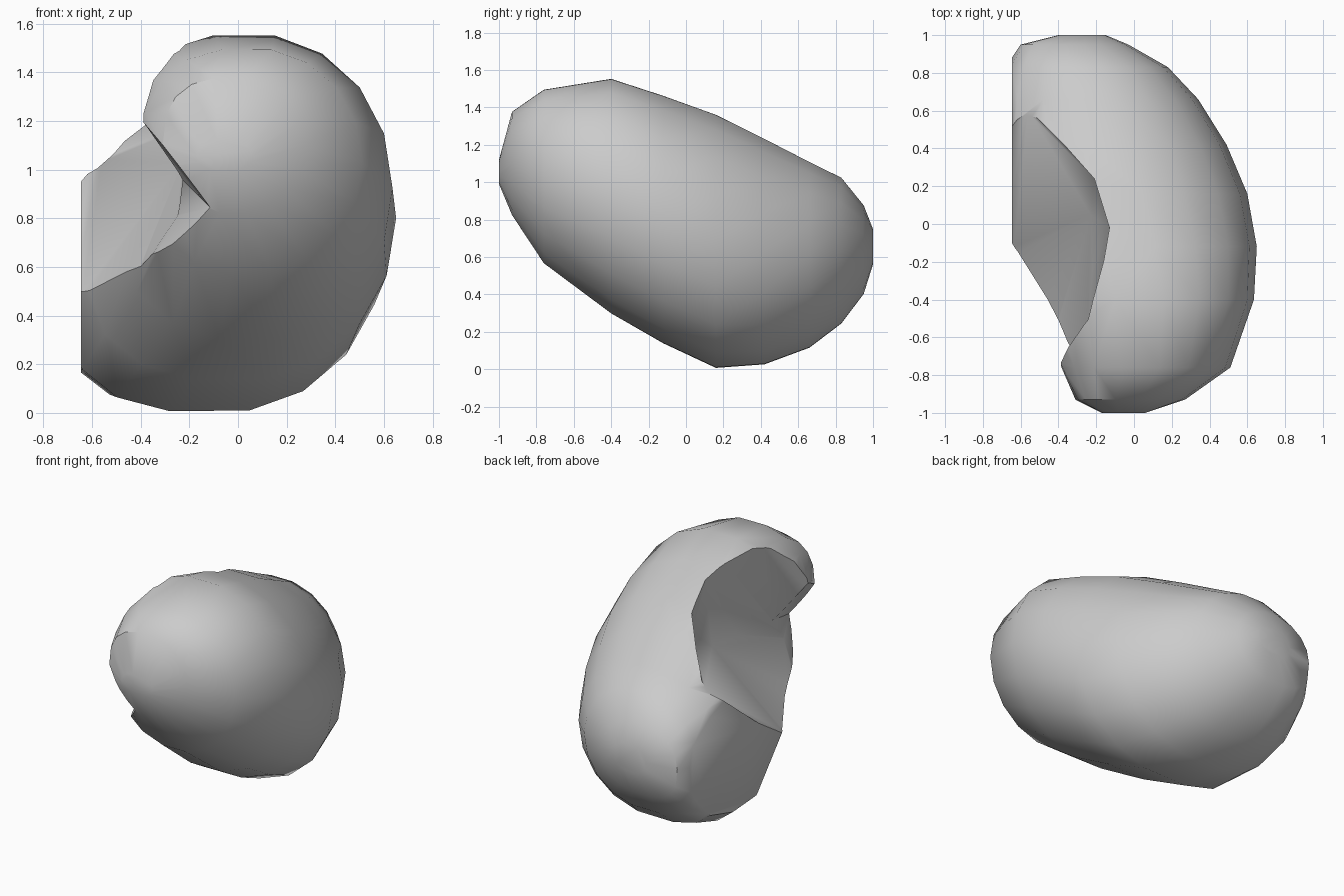
import bpy, bmesh, math

if "Cube" in bpy.data.objects:
    bpy.data.objects.remove(bpy.data.objects["Cube"])

stone = bpy.data.materials.new("plain_grey")
stone.diffuse_color = (0.6, 0.6, 0.6, 1)
stone.use_nodes = True
stone.node_tree.nodes["Principled BSDF"].inputs["Base Color"].default_value = stone.diffuse_color


def make_object(name, bm):
    bmesh.ops.recalc_face_normals(bm, faces=bm.faces)
    mesh = bpy.data.meshes.new(name)
    bm.to_mesh(mesh)
    bm.free()
    mesh.materials.append(stone)
    obj = bpy.data.objects.new(name, mesh)
    bpy.context.collection.objects.link(obj)
    return obj


def spow(v, p):
    return math.copysign(abs(v) ** p, v)


def roundness(c, s, y):
    """Superellipse power: the left side changes from front to back."""
    if c >= 0:
        return 2.05
    t = min(max((y + 0.5) / 0.7, 0), 1)
    front, back = (2.6, 2.1) if s > 0 else (2.1, 3.0)
    return front + (back - front) * t


# Body slices from front to back: y, left, right, bottom, top
SLICES = [
    (-1.00, -0.17, 0.06, 0.99, 1.12),
    (-0.93, -0.31, 0.27, 0.82, 1.38),
    (-0.76, -0.40, 0.51, 0.56, 1.50),
    (-0.40, -0.54, 0.635, 0.29, 1.56),
    (-0.12, -0.67, 0.65, 0.13, 1.47),
    (0.16, -0.75, 0.60, 0.00, 1.37),
    (0.42, -0.76, 0.49, 0.02, 1.24),
    (0.66, -0.74, 0.34, 0.11, 1.115),
    (0.83, -0.68, 0.18, 0.24, 1.03),
    (0.95, -0.60, -0.03, 0.40, 0.88),
    (1.00, -0.40, -0.15, 0.56, 0.75),
]
SIDES = 18

bm = bmesh.new()
rings = []
for y, x0, x1, z0, z1 in SLICES:
    ring = []
    for i in range(SIDES):
        a = 2 * math.pi * i / SIDES
        c, s = math.cos(a), math.sin(a)
        p = 2 / roundness(c, s, y)
        ring.append(bm.verts.new(((x0 + x1) / 2 + (x1 - x0) / 2 * spow(c, p), y,
                                  (z0 + z1) / 2 + (z1 - z0) / 2 * spow(s, p))))
    rings.append(ring)
for r, q in zip(rings, rings[1:]):
    for i in range(SIDES):
        j = (i + 1) % SIDES
        bm.faces.new((r[i], r[j], q[j], q[i]))
bm.faces.new(rings[0])
bm.faces.new(rings[-1][::-1])

# Flat end of the rear arm
cut = bmesh.ops.bisect_plane(bm, geom=bm.verts[:] + bm.edges[:] + bm.faces[:],
                             plane_co=(-0.645, 0, 0), plane_no=(-1, 0, 0), clear_outer=True)
rim = [e for e in cut["geom_cut"] if isinstance(e, bmesh.types.BMEdge)]
bmesh.ops.contextual_create(bm, geom=rim)
body = make_object("bean_body", bm)

# Hollow between the two arms
HOLLOW = [
    # upper rim, then raised above the body
    (-0.38, -0.70, 1.20), (-0.24, -0.41, 1.55), (-0.13, -0.02, 1.40),
    (-0.21, 0.24, 1.18), (-0.37, 0.42, 1.13),
    (-0.24, -0.41, 1.80), (-0.13, -0.02, 1.70), (-0.21, 0.24, 1.55), (-0.37, 0.42, 1.40),
    # crease at the bottom of the wall
    (-0.23, -0.58, 0.96), (-0.22, -0.25, 0.99), (-0.23, 0.05, 1.03),
    # outer edge of the floor
    (-0.25, -0.72, 0.80), (-0.42, -0.58, 0.55), (-0.70, -0.20, 0.38),
    (-0.70, 0.46, 0.90), (-0.57, 0.62, 1.04),
    # outside the body
    (-0.56, -0.84, 1.49), (-0.9, -0.60, 1.70), (-0.9, 0.55, 1.40),
]
# Notch under the tip of the front arm, open to the front
NOTCH = [
    (-0.11, -0.95, 0.84), (-0.23, -0.58, 0.96), (-0.66, -1.05, 1.57), (-0.60, -0.55, 1.46),
    (-0.55, -1.05, 0.12), (-0.25, -0.72, 0.80), (-0.42, -0.58, 0.55),
    (-0.80, -0.50, 0.30), (-0.90, -0.90, 0.30),
]

bpy.context.view_layer.objects.active = body
body.select_set(True)
for name, points in (("hollow", HOLLOW), ("notch", NOTCH)):
    bm = bmesh.new()
    for co in points:
        bm.verts.new(co)
    bmesh.ops.convex_hull(bm, input=bm.verts[:])
    loose = [v for v in bm.verts if not v.link_faces]
    bmesh.ops.delete(bm, geom=loose, context="VERTS")
    cutter = make_object(name + "_cutter", bm)
    mod = body.modifiers.new(name, "BOOLEAN")
    mod.operation = "DIFFERENCE"
    mod.solver = "EXACT"
    mod.object = cutter
    bpy.ops.object.modifier_apply(modifier=mod.name)
    bpy.data.objects.remove(cutter)
bpy.ops.object.shade_smooth_by_angle(angle=math.radians(42))
